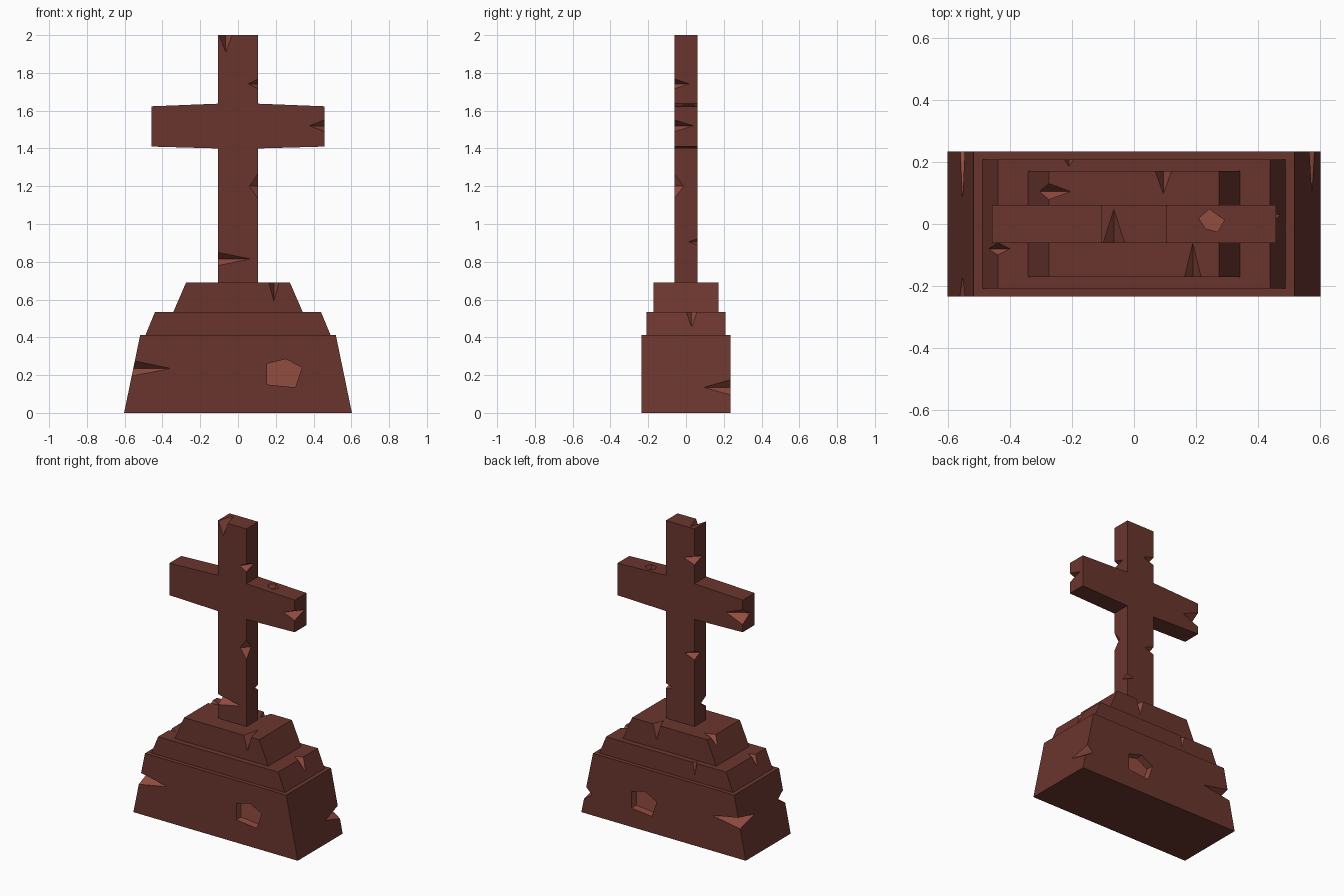
import bpy, bmesh, math
from mathutils import Vector, Matrix

if "Cube" in bpy.data.objects:
    bpy.data.objects.remove(bpy.data.objects["Cube"])


def material(name, rgb):
    m = bpy.data.materials.new(name)
    m.use_nodes = True
    m.diffuse_color = (*rgb, 1)
    m.node_tree.nodes["Principled BSDF"].inputs["Base Color"].default_value = (*rgb, 1)
    return m


STONE = material("dark red stone", (0.145, 0.036, 0.027))
CHIPPED = material("chipped stone", (0.29, 0.073, 0.051))


def make_object(name, bm):
    bmesh.ops.recalc_face_normals(bm, faces=bm.faces)
    mesh = bpy.data.meshes.new(name)
    bm.to_mesh(mesh)
    bm.free()
    mesh.materials.append(STONE)
    mesh.materials.append(CHIPPED)
    obj = bpy.data.objects.new(name, mesh)
    bpy.context.collection.objects.link(obj)
    return obj


def extrude(bm, points, offset):
    """Prism from an outline swept along an offset."""
    face = bm.faces.new([bm.verts.new(p) for p in points])
    new = bmesh.ops.extrude_face_region(bm, geom=[face])["geom"]
    bmesh.ops.translate(bm, vec=offset, verts=[v for v in new if isinstance(v, bmesh.types.BMVert)])


def slab(name, half_profile, half_depth):
    """Symmetric front profile (right half, bottom to top) given thickness."""
    outline = half_profile + [(-x, z) for x, z in reversed(half_profile)]
    bm = bmesh.new()
    extrude(bm, [(x, -half_depth, z) for x, z in outline], (0, 2 * half_depth, 0))
    return make_object(name, bm)


def chip(bm, edge, corner, reach, lean=0):
    """Wedge notch on an edge: half width along it, signed reach on both faces."""
    corner = Vector(corner)
    axes = [Vector((1, 0, 0)), Vector((0, 1, 0)), Vector((lean, 0, 1))]
    steps = {n: axes[i] * reach[i] for i, n in enumerate("xyz")}
    along = steps.pop(edge)
    a, b = [corner + s for s in steps.values()]
    mid = (a + b) / 2
    ends = [e + (e - mid) * 0.6 for e in (corner + along, corner - along)]
    verts = [bm.verts.new(p) for p in (a, b, *ends)]
    for skip in verts:
        bm.faces.new([v for v in verts if v is not skip])


PIT = [(-0.9, 0.45), (0.1, 0.7), (0.95, 0.25), (0.6, -0.8), (-0.9, -0.65)]


def pit(bm, centre, rotation, size, depth):
    """Five-sided hollow sunk into a face; local z points out of the face."""
    m = Matrix.Translation(centre) @ rotation
    pts = [m @ Vector((x * size, y * size, -depth)) for x, y in PIT]
    extrude(bm, pts, rotation @ Vector((0, 0, depth * 2)))


def carve(obj, chips=(), pits=()):
    """Cut the damage out of a part, leaving the lighter stone in the cuts."""
    bm = bmesh.new()
    for c in chips:
        chip(bm, *c)
    for p in pits:
        pit(bm, *p)
    for f in bm.faces:
        f.material_index = 1
    cutter = make_object("cutter", bm)
    cutter.hide_render = True
    mod = obj.modifiers.new("damage", "BOOLEAN")
    mod.operation, mod.solver, mod.object = "DIFFERENCE", "EXACT", cutter
    graph = bpy.context.evaluated_depsgraph_get()
    mesh = bpy.data.meshes.new_from_object(obj.evaluated_get(graph))
    obj.modifiers.clear()
    obj.data = mesh
    bpy.data.objects.remove(cutter)


FRONT = Matrix.Rotation(math.pi / 2, 4, "X")
BACK = Matrix.Rotation(math.pi, 4, "Z") @ FRONT
TOP = Matrix.Rotation(math.radians(150), 4, "Z")

# Bottom block with leaning ends
base = slab("base_block", [(0.603, 0), (0.518, 0.412)], 0.235)
carve(base, [
    ("z", (-0.555, -0.235, 0.235), (0.2, 0.065, 0.04), 0.2),
    ("z", (0.575, 0.235, 0.135), (-0.05, -0.14, 0.04), -0.2),
    ("z", (-0.555, 0.235, 0.235), (0.2, -0.16, 0.035), 0.2),
], [
    ((0.243, -0.235, 0.215), FRONT, 0.1, 0.05),
    ((0.145, 0.235, 0.19), BACK, 0.1, 0.05),
])

# Middle step
middle = slab("middle_step", [(0.49, 0.412), (0.44, 0.533)], 0.208)
carve(middle, [
    ("x", (-0.21, 0.208, 0.533), (0.015, -0.022, -0.08)),
    ("y", (0.44, 0.03, 0.533), (-0.05, 0.027, -0.08), -0.4),
    ("y", (-0.44, -0.08, 0.533), (0.04, 0.02, -0.07), 0.4),
])

# Upper step
upper = slab("upper_step", [(0.343, 0.533), (0.275, 0.69)], 0.172)
carve(upper, [
    ("x", (0.19, -0.172, 0.69), (0.027, 0.11, -0.1)),
    ("x", (0.095, 0.172, 0.69), (0.027, -0.075, -0.1)),
    ("y", (-0.275, 0.105, 0.69), (0.07, 0.026, -0.07), 0.43),
])

# Cross with slightly tapering arms
cross = slab("cross", [(0.105, 0.69), (0.105, 1.4), (0.459, 1.41),
                       (0.459, 1.623), (0.105, 1.637), (0.105, 2)], 0.062)
carve(cross, [
    ("x", (-0.065, -0.062, 2), (0.035, 0.11, -0.09)),
    ("z", (0.105, -0.062, 1.742), (-0.05, 0.08, 0.026)),
    ("z", (0.459, -0.062, 1.52), (-0.08, 0.1, 0.032)),
    ("z", (0.105, -0.062, 1.2), (-0.045, 0.05, 0.065)),
    ("z", (-0.105, -0.062, 0.815), (0.17, 0.06, 0.035)),
    ("z", (0.105, 0.062, 0.905), (-0.05, -0.05, 0.018)),
    ("z", (-0.105, 0.062, 1.79), (0.08, -0.08, 0.028)),
    ("z", (-0.105, 0.062, 1.16), (0.07, -0.06, 0.028)),
    ("z", (-0.459, 0.062, 1.51), (0.12, -0.075, 0.05)),
], [((0.248, 0.008, 1.631), TOP, 0.04, 0.03)])
